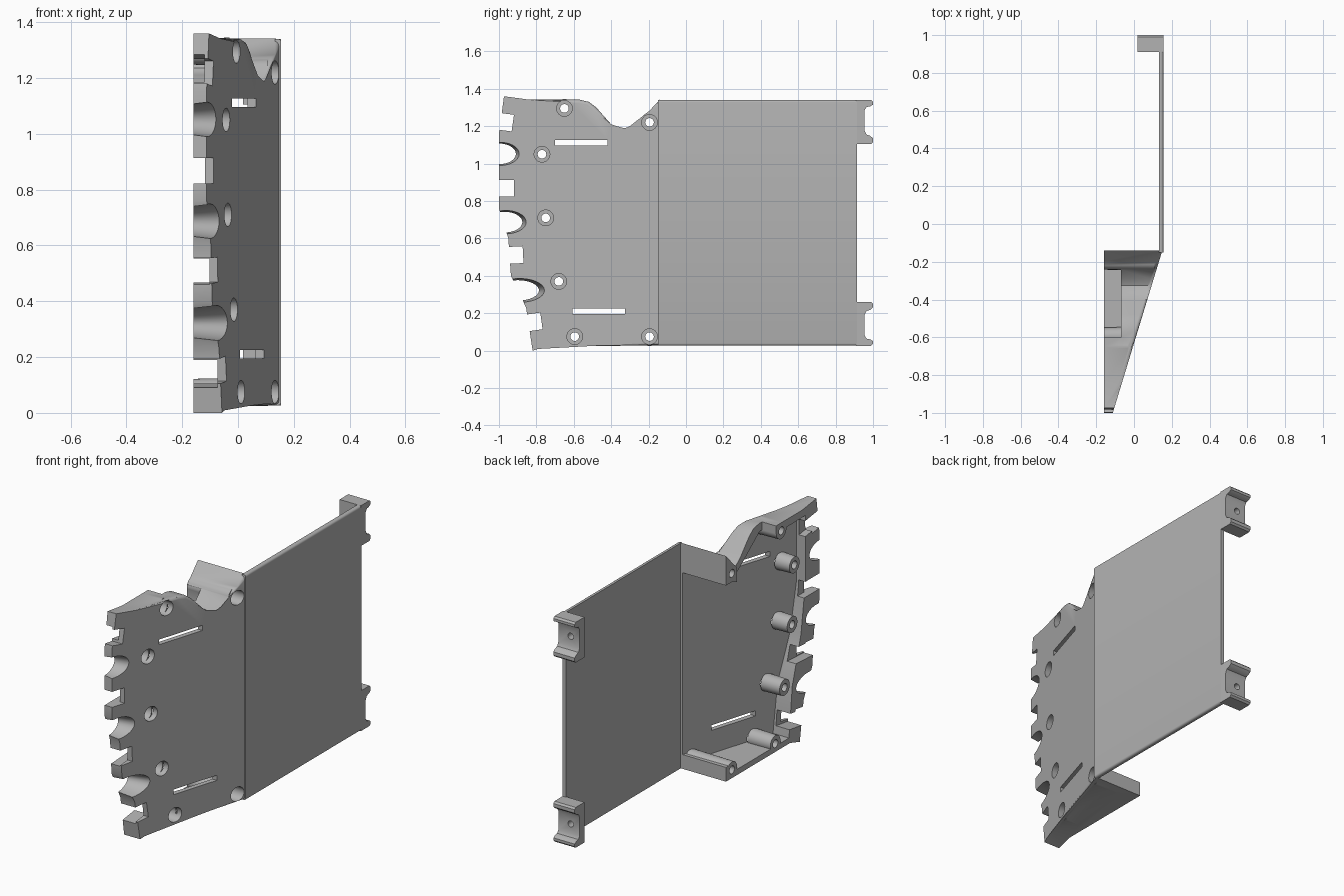
import bpy
import bmesh
import math
from mathutils import Matrix, Vector

cube = bpy.data.objects.get("Cube")
if cube:
    bpy.data.objects.remove(cube, do_unlink=True)

grey = bpy.data.materials.new("plain_grey")
grey.use_nodes = True
COLOUR = (0.45, 0.45, 0.45, 1)
grey.diffuse_color = COLOUR
grey.node_tree.nodes["Principled BSDF"].inputs["Base Color"].default_value = COLOUR

BACK = -0.16          # open side of the bracket
MID_Z = 0.683         # mirror height of the panel
WALL = 0.03


def outer(y):
    """x of the slanted outer face"""
    return 0.15 + 0.305 * (y + 0.14)


def inner(y):
    return outer(y) - WALL


def finish(name, bm):
    bmesh.ops.recalc_face_normals(bm, faces=bm.faces)
    mesh = bpy.data.meshes.new(name)
    bm.to_mesh(mesh)
    bm.free()
    mesh.materials.append(grey)
    obj = bpy.data.objects.new(name, mesh)
    bpy.context.collection.objects.link(obj)
    return obj


def prism(name, outline, low, high, round_edge=None, radius=0.03):
    """Extrude a (y, z) outline along x; high may be a function of y."""
    top = high if callable(high) else (lambda y: high)
    bm = bmesh.new()
    near = [bm.verts.new((low, y, z)) for y, z in outline]
    far = [bm.verts.new((top(y), y, z)) for y, z in outline]
    bm.faces.new(near)
    cap = bm.faces.new(far)
    for i in range(len(outline)):
        j = (i + 1) % len(outline)
        bm.faces.new((near[i], near[j], far[j], far[i]))
    if round_edge:
        edges = [e for e in cap.edges if round_edge(e)]
        bmesh.ops.bevel(bm, geom=edges, offset=radius, segments=4, profile=0.5,
                        affect='EDGES', clamp_overlap=True)
    return finish(name, bm)


def box(name, centre, size, tilt=0):
    bm = bmesh.new()
    place = Matrix.Translation(centre) @ Matrix.Rotation(math.radians(tilt), 4, 'X')
    bmesh.ops.create_cube(bm, size=1, matrix=place @ Matrix.Diagonal((*size, 1)))
    return finish(name, bm)


def rod(name, x0, x1, y, z, r0, r1, stretch=1, axis='Y'):
    """Cone or cylinder along x, stretched in y."""
    bm = bmesh.new()
    place = Matrix.Translation(((x0 + x1) / 2, y, z)) @ Matrix.Diagonal((1, stretch, 1, 1))
    bmesh.ops.create_cone(bm, cap_ends=True, segments=32, radius1=r0, radius2=r1,
                          depth=x1 - x0,
                          matrix=place @ Matrix.Rotation(math.pi / 2, 4, axis))
    return finish(name, bm)


def combine(target, tool, operation='DIFFERENCE'):
    mod = target.modifiers.new("combine", 'BOOLEAN')
    mod.operation = operation
    mod.solver = 'EXACT'
    mod.object = tool
    graph = bpy.context.evaluated_depsgraph_get()
    graph.update()
    mesh = bpy.data.meshes.new_from_object(target.evaluated_get(graph))
    target.modifiers.clear()
    target.data = mesh
    bpy.data.objects.remove(tool, do_unlink=True)


# Slanted bracket: solid wedge with a dipped top edge
dip = [(-0.57, 1.342), (-0.52, 1.33), (-0.48, 1.3), (-0.4, 1.21), (-0.36, 1.178),
       (-0.325, 1.17), (-0.29, 1.185), (-0.195, 1.283), (-0.14, 1.342)]
tips = [(-0.14, 0.027), (-0.73, 0.027), (-0.82, 0), (-0.855, 0.23), (-0.936, 0.4),
        (-0.95, 0.6), (-1, 0.76), (-1, 1.16), (-0.973, 1.36), (-0.84, 1.342)]


def long_edge(edge):
    a, b = (v.co for v in edge.verts)
    flat = abs(a.y - b.y) > abs(a.z - b.z) * 0.6
    return flat and min(a.y, b.y) > -0.9 and max(a.y, b.y) > -0.73


bracket = prism("slanted_bracket", tips + dip, BACK, outer, long_edge)

# Hollow inside, leaving wall, flanges and end blocks
hollow = [(-0.72, 0.06), (-0.24, 0.06), (-0.2, 0.11), (-0.1, 0.11), (-0.1, 1.17),
          (-0.2, 1.17), (-0.28, 1.135), (-0.36, 1.13), (-0.43, 1.18), (-0.58, 1.295),
          (-0.87, 1.3), (-0.87, 0.9), (-0.83, 0.62), (-0.75, 0.35)]
combine(bracket, prism("hollow_cutter", hollow, -0.4, inner))
combine(bracket, box("lip_cutter", (-0.17, -0.42, 1.3), (0.2, 0.36, 0.5)))

# Square notches, deeper behind the wall: floor y, height, tilt
for y, z, tilt in [(-0.925, 1.23, -8), (-0.92, 0.868, 0),
                   (-0.871, 0.508, 3), (-0.772, 0.145, 8)]:
    combine(bracket, box("notch_cutter", (0, y - 0.1, z), (1, 0.2, 0.09), tilt))
    depth = inner(y)
    combine(bracket, box("relief_cutter", (depth - 0.2, y, z), (0.4, 0.2, 0.09), tilt))

# Rounded scallops, flaring towards the outside: centre y, height, depth
for y, z, depth in [(-1, 1.052, 0.09), (-0.97, 0.687, 0.095), (-0.9, 0.322, 0.115)]:
    combine(bracket, rod("scallop_cutter", -0.2, outer(y) + 0.1, y, z,
                         0.05, 0.075, depth / 0.055))

# Long slots through the wall
for y, z in [(-0.56, 1.112), (-0.467, 0.21)]:
    combine(bracket, box("slot_cutter", (0, y, z), (1, 0.28, 0.03)))

# Screw bosses with counterbored holes
bosses = [(-0.65, 1.295), (-0.195, 1.22), (-0.77, 1.05), (-0.75, 0.71),
          (-0.68, 0.37), (-0.595, 0.075), (-0.195, 0.075)]
for y, z in bosses:
    combine(bracket, rod("boss", BACK, outer(y) - 0.025, y, z, 0.047, 0.05), 'UNION')
for y, z in bosses:
    combine(bracket, rod("bore_cutter", -0.13, 0.4, y, z, 0.042, 0.042))
    combine(bracket, rod("hole_cutter", -0.3, 0.4, y, z, 0.023, 0.023))

# Flat side panel
panel = prism("side_panel", [(-0.15, 0.027), (0.915, 0.027), (0.915, 1.34), (-0.15, 1.34)],
              0.132, 0.155, lambda e: abs(e.verts[0].co.y - e.verts[1].co.y) > 0.5, 0.012)

# C-shaped clip tabs at the rear corners, mirrored in height
clip = [(0.91, 1.105), (0.99, 1.105), (1, 1.115), (1, 1.135), (0.985, 1.148),
        (0.965, 1.155), (0.955, 1.175), (0.955, 1.285), (0.965, 1.302), (0.985, 1.306),
        (1, 1.315), (1, 1.33), (0.99, 1.34), (0.91, 1.34)]
tabs = []
for name, flip in (("upper_clip", False), ("lower_clip", True)):
    shape = [(y, 2 * MID_Z - z) if flip else (y, z) for y, z in clip]
    tab = prism(name, shape, 0.018, 0.155)
    z = 2 * MID_Z - 1.23 if flip else 1.23
    combine(tab, rod("clip_hole_cutter", 0.045, 0.105, 0.94, z, 0.018, 0.018, axis='X'))
    tabs.append(tab)

# Smooth the curved faces, keeping corners sharp
bpy.ops.object.select_all(action='DESELECT')
for obj in [bracket, panel] + tabs:
    obj.select_set(True)
    bpy.context.view_layer.objects.active = obj
bpy.ops.object.shade_smooth_by_angle(angle=math.radians(35))
